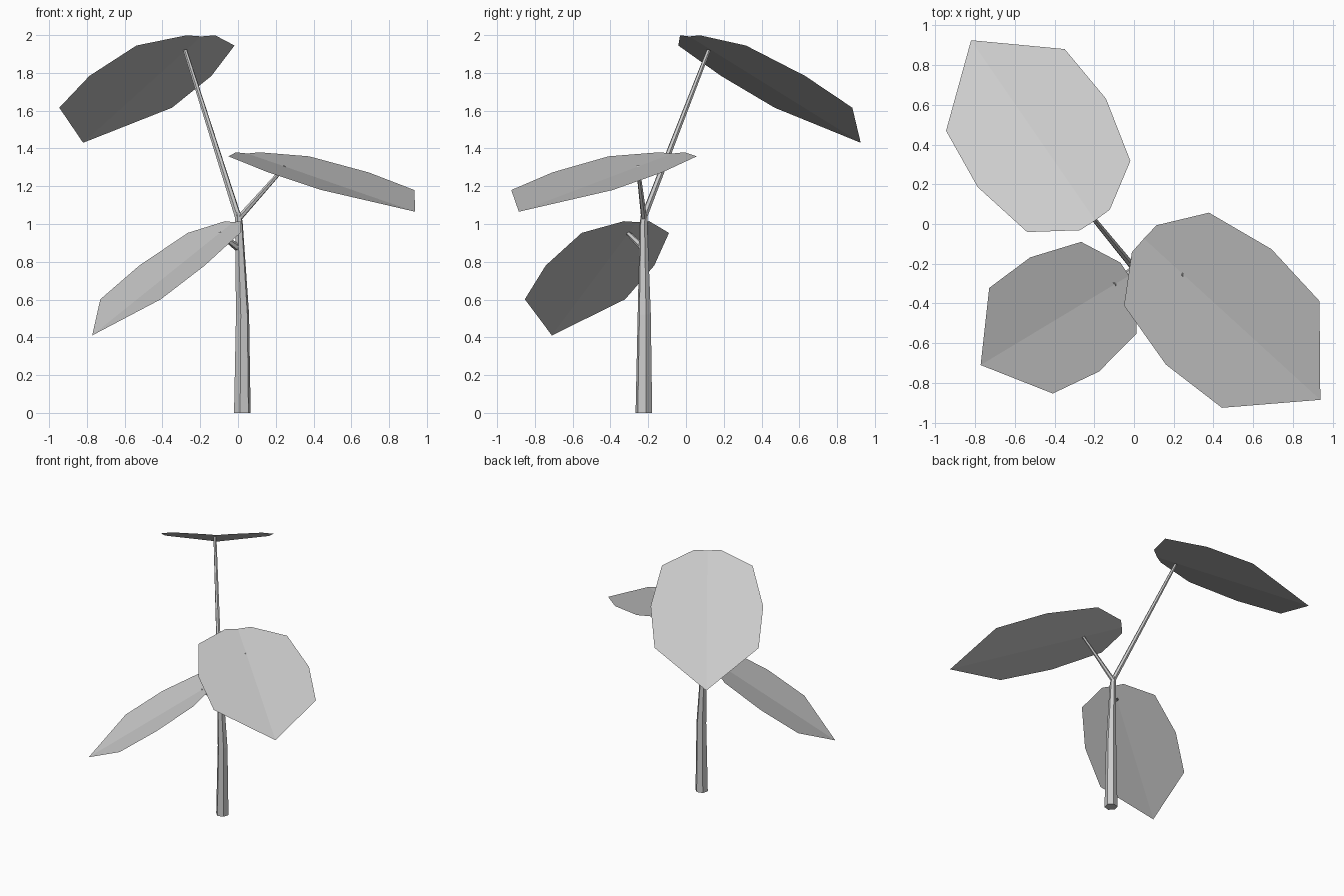
import bpy, bmesh, math
from mathutils import Vector

cube = bpy.data.objects.get("Cube")
if cube:
    bpy.data.objects.remove(cube, do_unlink=True)

# One plain grey for the whole plant
grey = bpy.data.materials.new("light_grey")
grey.use_nodes = True
COLOUR = (0.6, 0.6, 0.6, 1)
grey.diffuse_color = COLOUR
grey.node_tree.nodes["Principled BSDF"].inputs["Base Color"].default_value = COLOUR

UP = Vector((0, 0, 1))


def finish(name, bm):
    mesh = bpy.data.meshes.new(name)
    bm.to_mesh(mesh)
    bm.free()
    mesh.materials.append(grey)
    obj = bpy.data.objects.new(name, mesh)
    bpy.context.collection.objects.link(obj)
    return obj


def tube(name, path, sides=6):
    """Tapered six-sided stem through (point, radius) pairs."""
    bm = bmesh.new()
    points = [Vector(p) for p, r in path]
    rings = []
    for i, (p, r) in enumerate(path):
        before, after = points[max(i - 1, 0)], points[min(i + 1, len(path) - 1)]
        turn = UP.rotation_difference((after - before).normalized())
        ring = []
        for k in range(sides):
            a = math.radians(15) + math.tau * k / sides
            ring.append(bm.verts.new(points[i] + turn @ Vector((r * math.cos(a), r * math.sin(a), 0))))
        rings.append(ring)
    for low, high in zip(rings, rings[1:]):
        for k in range(sides):
            n = (k + 1) % sides
            bm.faces.new((low[k], low[n], high[n], high[k]))
    bm.faces.new(rings[0][::-1])
    bm.faces.new(rings[-1])
    return finish(name, bm)


# Leaf outline: distance from tip and half width, as fractions of length
OUTLINE = [(0.287, 0.293), (0.582, 0.317), (0.877, 0.255), (1.0, 0.074)]
FOLD = 0.075


def leaf(name, tip, base):
    """Thin sheet folded slightly upward along its midrib."""
    tip, base = Vector(tip), Vector(base)
    axis = base - tip
    size = axis.length
    side = axis.cross(UP).normalized()
    normal = side.cross(axis).normalized()
    bm = bmesh.new()
    point = bm.verts.new(tip)
    rib = [bm.verts.new(tip + axis * t) for t, w in OUTLINE]
    for s in (1, -1):
        edge = [bm.verts.new(tip + axis * t + (side * s + normal * FOLD) * w * size) for t, w in OUTLINE]
        loops = [(point, edge[0], rib[0])]
        loops += [(rib[i], edge[i], edge[i + 1], rib[i + 1]) for i in range(len(edge) - 1)]
        for loop in loops:
            bm.faces.new(loop if s > 0 else loop[::-1])
    bm.normal_update()
    return finish(name, bm)


# Trunk and the three leaf stalks
tube("trunk", [((0.023, -0.223, 0), 0.0455), ((0.024, -0.221, 0.52), 0.036),
               ((0.005, -0.225, 1.0), 0.021), ((0, -0.22, 1.06), 0.018)])
tube("upper_stalk", [((0, -0.222, 1.04), 0.018), ((-0.28, 0.12, 1.92), 0.011)])
tube("middle_stalk", [((0.005, -0.222, 1.03), 0.016), ((0.25, -0.255, 1.305), 0.01)])
tube("lower_stalk", [((0.005, -0.222, 0.87), 0.02), ((-0.1, -0.305, 0.95), 0.012)])

# Leaves
leaf("upper_leaf", (-0.82, 0.925, 1.43), (-0.195, 0.018, 1.993))
leaf("middle_leaf", (0.938, -0.885, 1.065), (0.05, -0.073, 1.373))
leaf("lower_leaf", (-0.772, -0.71, 0.41), (-0.025, -0.26, 1.01))
